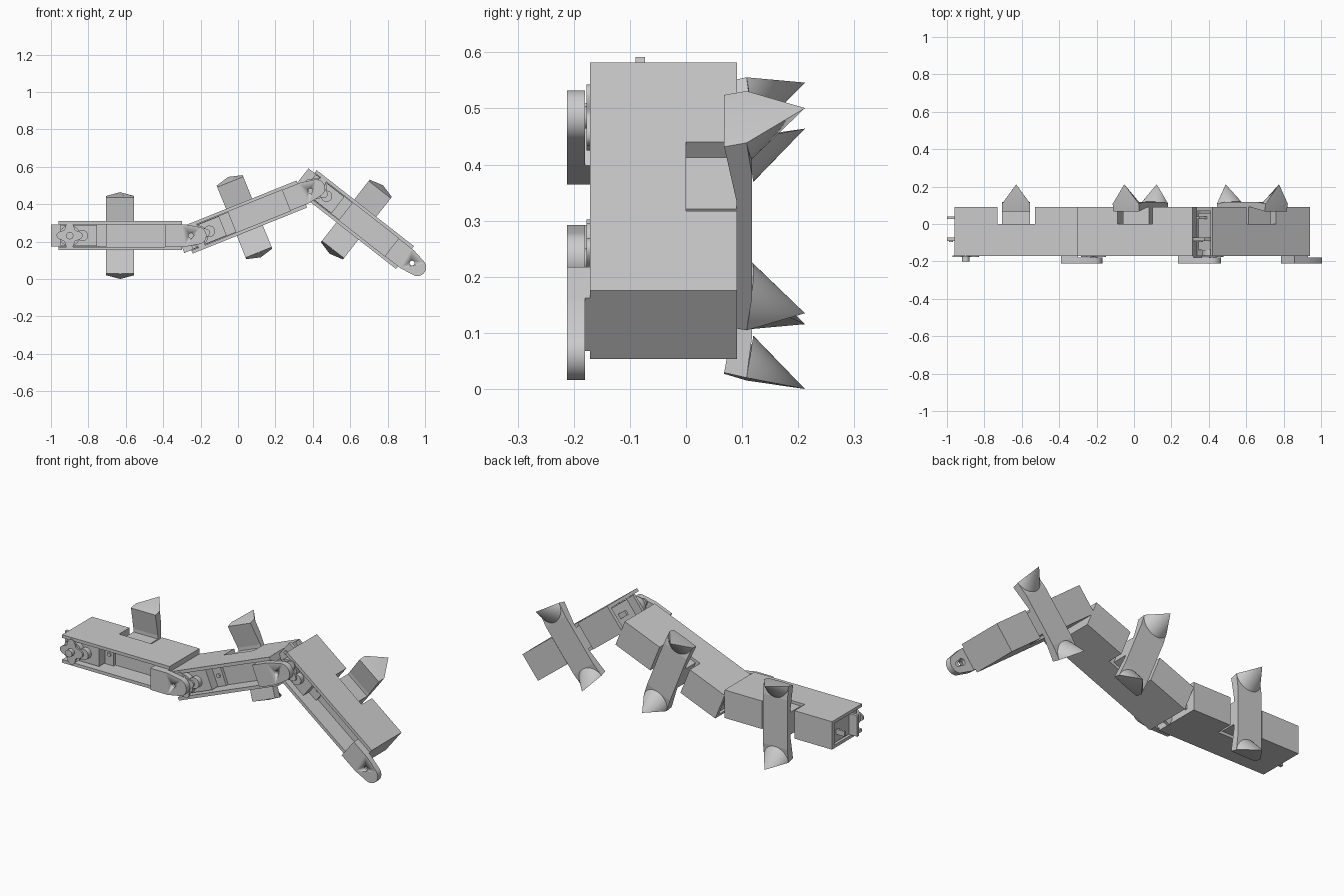
import bpy, bmesh
from math import pi, cos, sin, radians
from mathutils import Matrix, Vector

if "Cube" in bpy.data.objects:
    bpy.data.objects.remove(bpy.data.objects["Cube"])

# Each link is modelled in local space: x along the link, z across it, origin at its joint
pose = Matrix.Identity(4)
tag = ""


def finish(name, bm, smooth=False):
    bmesh.ops.recalc_face_normals(bm, faces=bm.faces)
    me = bpy.data.meshes.new(name)
    bm.to_mesh(me)
    bm.free()
    ob = bpy.data.objects.new(tag + name, me)
    bpy.context.collection.objects.link(ob)
    ob.matrix_world = pose
    if smooth:
        bpy.context.view_layer.objects.active = ob
        ob.select_set(True)
        bpy.ops.object.shade_smooth_by_angle(angle=radians(35))
        ob.select_set(False)
    return ob


def prism(name, pts, axis, a, b, smooth=False):
    """Extrude an outline: axis 'Z' takes (x, y) points, axis 'Y' takes (x, z) points."""
    bm = bmesh.new()
    place = (lambda p, d: (p[0], p[1], d)) if axis == 'Z' else (lambda p, d: (p[0], d, p[1]))
    lo = [bm.verts.new(place(p, a)) for p in pts]
    hi = [bm.verts.new(place(p, b)) for p in pts]
    bm.faces.new(lo)
    bm.faces.new(hi)
    n = len(pts)
    for i in range(n):
        bm.faces.new((lo[i], lo[(i + 1) % n], hi[(i + 1) % n], hi[i]))
    return finish(name, bm, smooth)


def box(name, x0, x1, y0, y1, z0, z1):
    return prism(name, [(x0, y0), (x1, y0), (x1, y1), (x0, y1)], 'Z', z0, z1)


def arc(cx, cz, r, a0, a1, n):
    return [(cx + r * cos(a0 + (a1 - a0) * i / n), cz + r * sin(a0 + (a1 - a0) * i / n))
            for i in range(n + 1)]


def disc(name, x, z, r, y0, y1):
    return prism(name, arc(x, z, r, 0, 2 * pi, 32)[:-1], 'Y', y0, y1, True)


def cut(ob, cutter):
    m = ob.modifiers.new("cut", 'BOOLEAN')
    m.operation, m.object, m.solver = 'DIFFERENCE', cutter, 'EXACT'
    cutter.hide_render = True
    cutter.display_type = 'WIRE'
    cutter.hide_set(True)


def spike(name, cx, side):
    """Half cone rising from the end of the foot, with a flat-faceted outer end."""
    bm = bmesh.new()
    apex = bm.verts.new((cx, .212, side * .232))
    ring = [bm.verts.new((cx + .075 * cos(t), .108 + .012 * sin(t), side * (.212 - .075 * sin(t))))
            for t in [pi * i / 20 for i in range(21)]]
    mid = bm.verts.new((cx, .108, side * .217))
    low = [bm.verts.new((cx + d, .068, side * w)) for d, w in ((.075, .203), (0, .205), (-.075, .203))]
    for p, q in zip(ring, ring[1:]):
        bm.faces.new((p, q, apex))
    bm.faces.new((ring[0], apex, mid))
    bm.faces.new((mid, apex, ring[-1]))
    bm.faces.new((ring[0], mid, low[1], low[0]))
    bm.faces.new((mid, ring[-1], low[2], low[1]))
    bm.faces.new([low[0], low[1], low[2]] + ring[::-1])
    finish(name, bm, True)


def foot(cx):
    # bowed bar across the back of the link
    outer = [(.118, -.137), (.118, .137), (.108, .212)]
    side = [(.108, -.212)] + outer + [(.068, .203), (.09, .08), (.09, -.08), (.068, -.203)]
    bm = bmesh.new()
    rows = [[bm.verts.new((cx + d, y, z)) for y, z in side] for d in (-.075, .075)]
    bm.faces.new(rows[0])
    bm.faces.new(rows[1])
    for i in range(len(side)):
        j = (i + 1) % len(side)
        bm.faces.new((rows[0][i], rows[0][j], rows[1][j], rows[1][i]))
    finish("foot_bar", bm)
    spike("upper_foot_spike", cx, 1)
    spike("lower_foot_spike", cx, -1)


def servo():
    box("servo_case", -.05, .145, -.14, .06, -.056, .056)
    # mounting ears, with a screw in each
    box("servo_mounting_ears", -.1, .2, -.09, -.073, -.058, .058)
    for x in (-.078, .173):
        disc("ear_screw", x, 0, .011, -.096, -.09)
    # gear housing, output shaft and lobed horn
    disc("large_gear_housing", 0, 0, .056, -.168, -.14)
    disc("small_gear_housing", .068, 0, .03, -.168, -.14)
    horn = []
    for i in range(64):
        t = 2 * pi * i / 64
        r = .056 + .014 * cos(4 * t)
        horn.append((r * cos(t), r * sin(t)))
    prism("servo_horn", horn, 'Y', -.177, -.168, True)
    disc("output_shaft", 0, 0, .02, -.2, -.177)
    box("servo_cable", -.1, -.05, .028, .04, -.014, .014)


def arm():
    # front bracket: thick pad on the body, thinner rounded tip over the next joint
    box("arm_pad", .51, .6, -.212, -.17, -.06, .06)
    tip = [(.6, -.06), (.615, -.06)] + arc(.684, 0, .047, -pi * .42, pi * .42, 16) + [(.615, .06), (.6, .06)]
    plate = prism("arm_tip", tip, 'Y', -.212, -.18, True)
    slot = arc(.648, 0, .018, pi / 2, 3 * pi / 2, 12) + arc(.69, 0, .011, -pi / 2, pi / 2, 10)
    cut(plate, prism("slot_cutter", slot, 'Y', -.196, -.15))
    cut(plate, disc("hole_cutter", .648, 0, .013, -.25, -.15))


def link():
    notch = [(.37, .09), (.37, 0), (.17, 0), (.17, .09)]
    plate = [(-.06, -.171), (.6, -.171), (.6, .091)] + [(x, y and .091) for x, y in notch] + [(-.06, .091)]
    for name, s in (("upper_plate", 1), ("lower_plate", -1)):
        prism(name, plate, 'Z', s * .06, s * .0775)
    # core closes the back and the far end, leaving a servo bay
    core = [(.155, -.072), (.51, -.072), (.51, -.171), (.6, -.171), (.6, .091)]
    core += [(x, y and .091) for x, y in notch]
    core += [(-.06, .091), (-.06, .07), (.155, .07)]
    prism("body_core", core, 'Z', -.06, .06)
    box("foot_post", .195, .345, 0, .092, -.062, .062)
    foot(.27)
    servo()
    arm()


# Three links hinged end to end: joint position and pitch
for tag, x, z, pitch in (("left_", -.9, .232, 0), ("middle_", -.216, .23, 21.9), ("right_", .42, .484, -38)):
    pose = Matrix.Translation(Vector((x, 0, z))) @ Matrix.Rotation(radians(-pitch), 4, 'Y')
    link()
